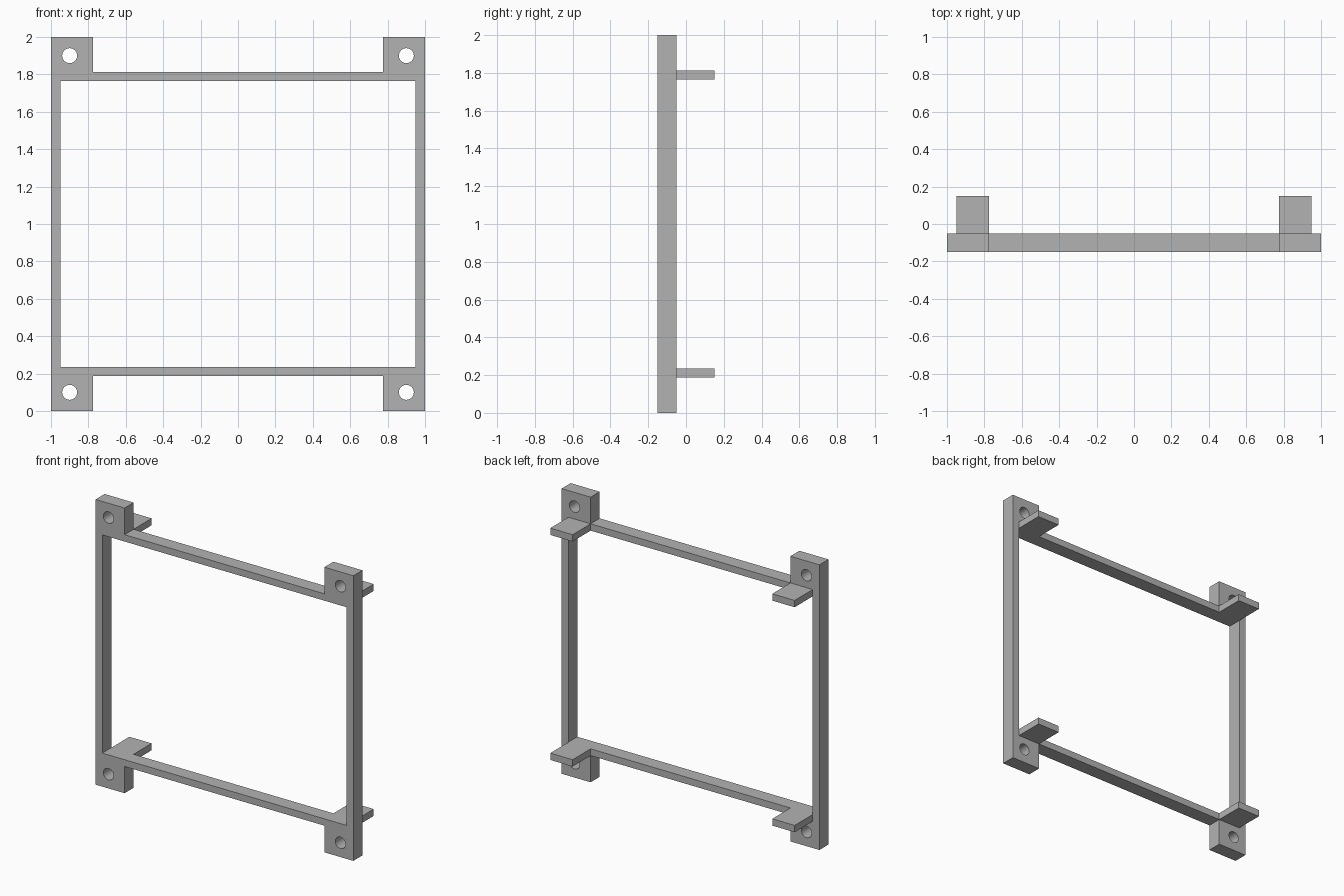
import bpy, bmesh, math

old = bpy.data.objects.get("Cube")
if old:
    bpy.data.objects.remove(old, do_unlink=True)

grey = bpy.data.materials.new("plain grey")
grey.use_nodes = True
grey.diffuse_color = (0.45, 0.45, 0.45, 1)
grey.node_tree.nodes["Principled BSDF"].inputs["Base Color"].default_value = (0.45, 0.45, 0.45, 1)

EAR_X = 0.775          # inner edge of the mounting ears
RAIL_OUT = 0.813       # rail outer edge, measured from mid height
RAIL_IN = 0.765        # rail inner edge
POST_IN = 0.948        # post inner edge
SIGNS = [(sx, sz) for sx in (-1, 1) for sz in (-1, 1)]


def add_loop(curve, points):
    spline = curve.splines.new("POLY")
    spline.points.add(len(points) - 1)
    for p, (x, z) in zip(spline.points, points):
        p.co = (x, z, 0, 1)
    spline.use_cyclic_u = True


# Frame: outline with ears, central opening and four screw holes
curve = bpy.data.curves.new("frame_profile", "CURVE")
curve.dimensions = "2D"
curve.fill_mode = "BOTH"
curve.extrude = 0.05
top = [(1, 1), (EAR_X, 1), (EAR_X, RAIL_OUT),
       (-EAR_X, RAIL_OUT), (-EAR_X, 1), (-1, 1)]
add_loop(curve, top + [(-x, -z) for x, z in top])
add_loop(curve, [(POST_IN, RAIL_IN), (-POST_IN, RAIL_IN),
                 (-POST_IN, -RAIL_IN), (POST_IN, -RAIL_IN)])
for sx, sz in SIGNS:
    angles = [math.tau * i / 32 for i in range(32)]
    add_loop(curve, [(sx * 0.9 + 0.04 * math.cos(a),
                      sz * 0.9 + 0.04 * math.sin(a)) for a in angles])

frame = bpy.data.objects.new("frame", curve)
bpy.context.collection.objects.link(frame)
frame.location = (0, -0.1, 1)
frame.rotation_euler.x = math.pi / 2
bpy.ops.object.select_all(action="DESELECT")
frame.select_set(True)
bpy.context.view_layer.objects.active = frame
bpy.ops.object.convert(target="MESH")
frame = bpy.context.object
frame.name = "frame"
bm = bmesh.new()
bm.from_mesh(frame.data)
bmesh.ops.remove_doubles(bm, verts=bm.verts, dist=0.0001)
bmesh.ops.recalc_face_normals(bm, faces=bm.faces)
bm.to_mesh(frame.data)
bm.free()
frame.data.materials.clear()
frame.data.materials.append(grey)
bpy.ops.object.shade_smooth_by_angle(angle=math.radians(30))

# Support tabs reaching back from the rail ends
for sx, sz in SIGNS:
    bpy.ops.mesh.primitive_cube_add(
        size=1, location=(sx * (EAR_X + POST_IN) / 2, 0.05,
                          1 + sz * (RAIL_IN + RAIL_OUT) / 2))
    tab = bpy.context.object
    tab.name = f"{'upper' if sz > 0 else 'lower'}_{'left' if sx > 0 else 'right'}_tab"
    tab.scale = (POST_IN - EAR_X, 0.2, RAIL_OUT - RAIL_IN)
    tab.data.materials.append(grey)
